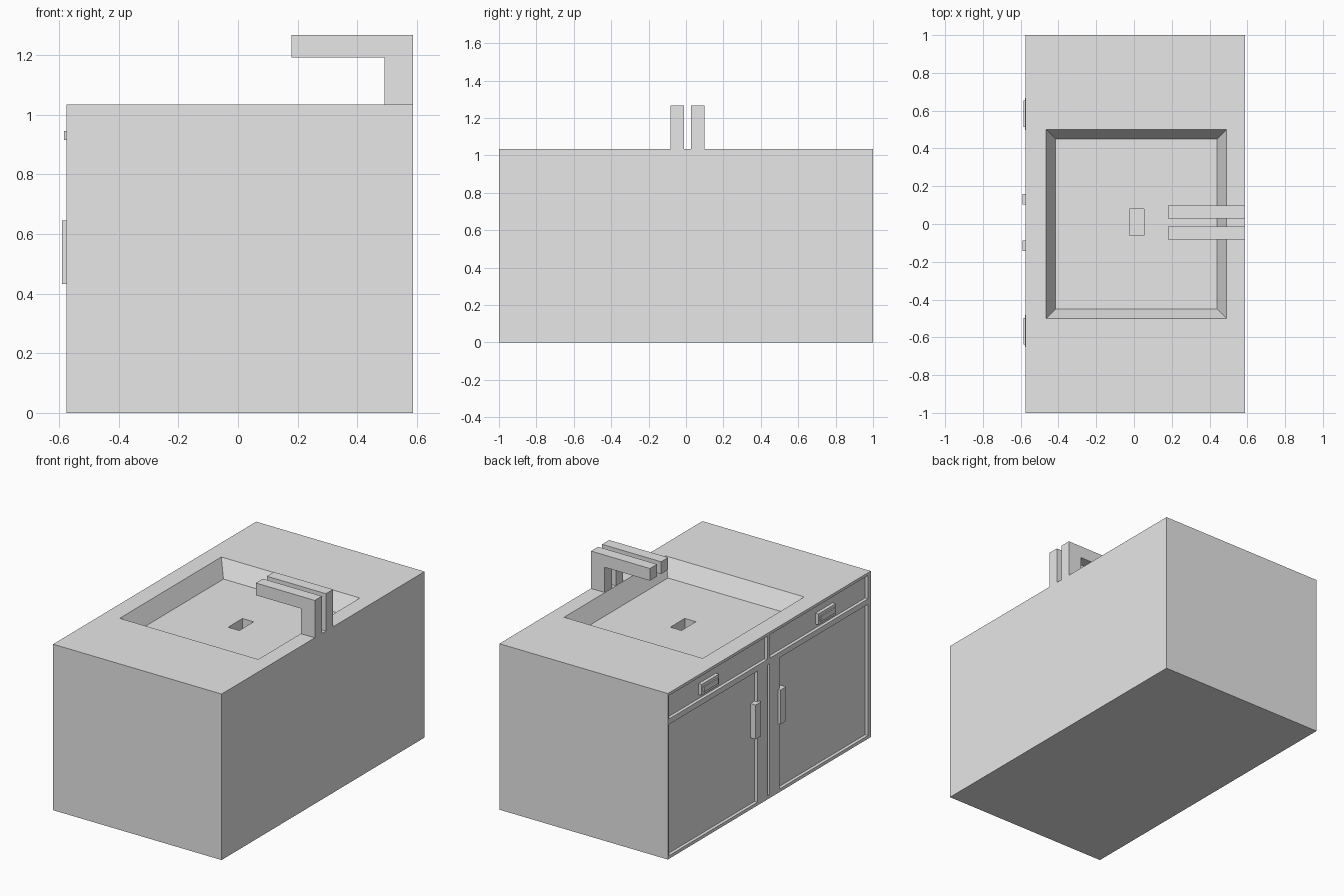
import bpy
import bmesh

old = bpy.data.objects.get("Cube")
if old:
    bpy.data.objects.remove(old, do_unlink=True)

grey = bpy.data.materials.new("plain_grey")
grey.use_nodes = True
grey.diffuse_color = (0.8, 0.8, 0.8, 1)
grey.node_tree.nodes["Principled BSDF"].inputs["Base Color"].default_value = (0.8, 0.8, 0.8, 1)


def box(name, x, y, z, taper=0.0):
    """Box from (low, high) ranges; taper pulls the bottom in on every side."""
    bm = bmesh.new()
    bmesh.ops.create_cube(bm, size=1)
    for v in bm.verts:
        t = taper if v.co.z < 0 else 0
        v.co = (x[1] - t if v.co.x > 0 else x[0] + t,
                y[1] - t if v.co.y > 0 else y[0] + t,
                z[1] if v.co.z > 0 else z[0])
    mesh = bpy.data.meshes.new(name)
    bm.to_mesh(mesh)
    bm.free()
    mesh.materials.append(grey)
    ob = bpy.data.objects.new(name, mesh)
    bpy.context.collection.objects.link(ob)
    return ob


def cut(target, x, y, z, taper=0.0):
    """Subtract a box from the target and discard the cutter."""
    cutter = box("cutter", x, y, z, taper)
    cutter.hide_render = True
    mod = target.modifiers.new("cut", "BOOLEAN")
    mod.operation = "DIFFERENCE"
    mod.solver = "EXACT"
    mod.object = cutter
    bpy.context.view_layer.objects.active = target
    bpy.ops.object.modifier_apply(modifier=mod.name)
    bpy.data.objects.remove(cutter, do_unlink=True)


TOP = 1.035
FACE = -0.575
FLOOR = FACE + 0.02     # depth of the recessed panels
MID = 0.008             # centre line of the cabinet doors


def span(side, near, far):
    """Range in y on one side of the cabinet centre line."""
    return sorted((MID + side * near, MID + side * far))


# Cabinet body with sloping basin and drain
cabinet = box("cabinet", (FACE, 0.587), (-1, 1), (0, TOP))
cut(cabinet, (-0.475, 0.50), (-0.51, 0.51), (TOP - 0.105, TOP + 0.02), 0.06)
cut(cabinet, (-0.025, 0.052), (-0.062, 0.08), (0.7, TOP - 0.09))

# Recessed drawer and door panels, with a groove between the doors
depth = (FACE - 0.1, FLOOR)
for side in (1, -1):
    cut(cabinet, depth, span(side, 0.012, 0.98), (0.872, 1.018))
    cut(cabinet, depth, span(side, 0.11, 0.98), (0.02, 0.838))
cut(cabinet, depth, (MID - 0.01, MID + 0.01), (0.02, 0.838))

# Handles and paired tap
for side, label in ((1, "left"), (-1, "right")):
    box(label + "_drawer_plate", (FACE - 0.001, FLOOR + 0.005),
        span(side, 0.49, 0.66), (0.897, 0.965))
    box(label + "_drawer_handle", (FACE - 0.009, FLOOR),
        span(side, 0.505, 0.645), (0.915, 0.946))
    box(label + "_door_handle", (FACE - 0.016, FLOOR + 0.005),
        span(side, 0.095, 0.15), (0.432, 0.646))
    width = span(side, 0.02, 0.09)
    post = box(label + "_tap", (0.18, 0.587), width, (TOP - 0.005, 1.268))
    cut(post, (0.1, 0.492), (-0.3, 0.3), (0.9, 1.192))
